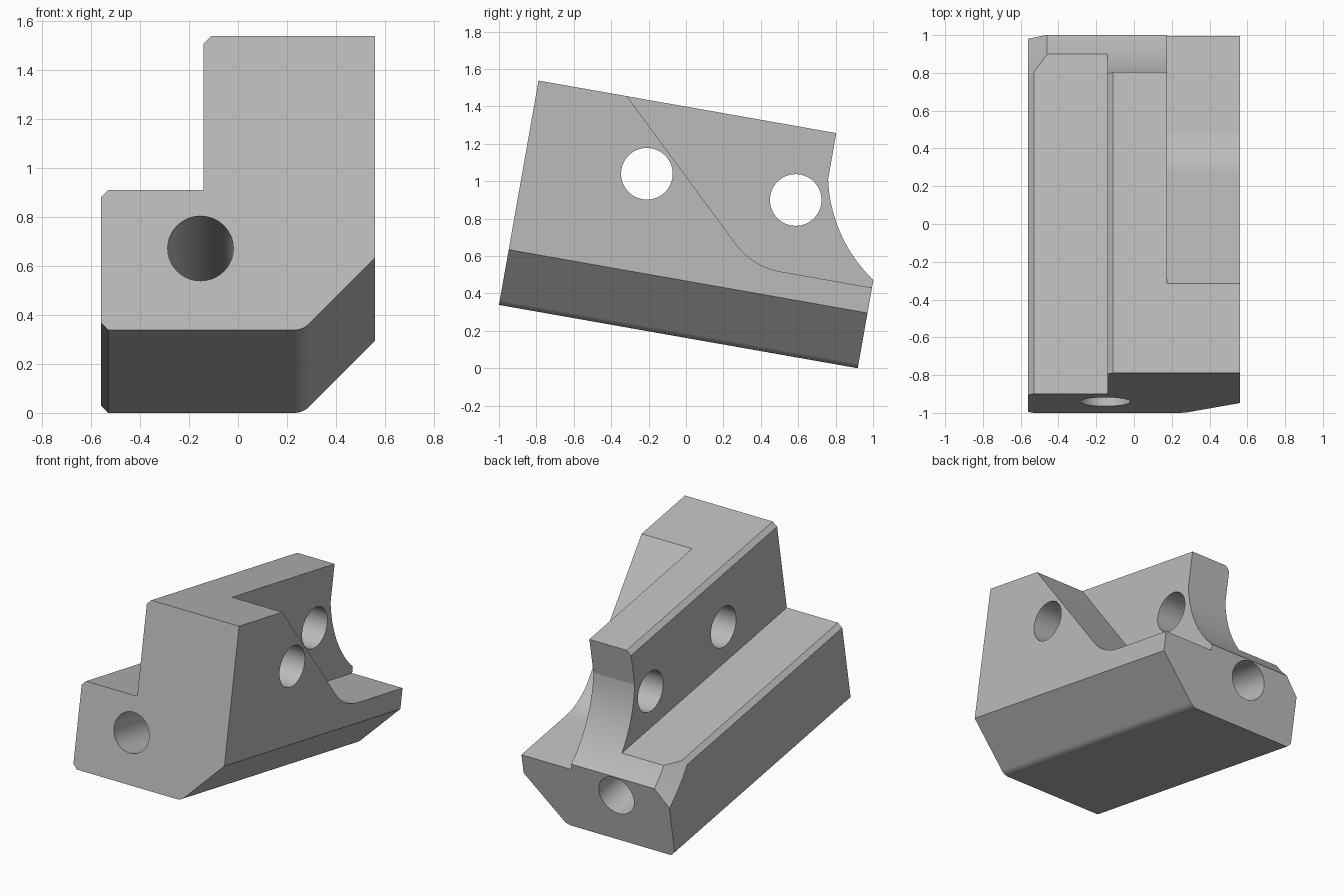
import bpy, bmesh
from math import cos, sin, tan, radians, pi
from mathutils import Vector

cube = bpy.data.objects.get("Cube")
if cube:
    bpy.data.objects.remove(cube, do_unlink=True)

# Block frame: x across, y along the length, z up; tilted at the end
LENGTH, HEIGHT, HALF = 1.948, 1.218, 0.56
RAIL, FLOOR, RIDGE_X, POCKET_X = 0.58, 0.437, -0.14, 0.175
BEVEL = 0.03


def loft(name, sections):
    """Solid through matching closed sections, capped at both ends."""
    bm = bmesh.new()
    rings = [[bm.verts.new(p) for p in s] for s in sections]
    n = len(rings[0])
    for a, b in zip(rings, rings[1:]):
        for i in range(n):
            j = (i + 1) % n
            bm.faces.new((a[i], a[j], b[j], b[i]))
    bm.faces.new(rings[0])
    bm.faces.new(rings[-1])
    bmesh.ops.recalc_face_normals(bm, faces=bm.faces)
    mesh = bpy.data.meshes.new(name)
    bm.to_mesh(mesh)
    bm.free()
    obj = bpy.data.objects.new(name, mesh)
    bpy.context.collection.objects.link(obj)
    return obj


def fillet(prev, corner, nxt, t, steps=10):
    """Tangent arc replacing a corner, starting t away from it."""
    p, c, n = Vector(prev), Vector(corner), Vector(nxt)
    d1, d2 = (p - c).normalized(), (n - c).normalized()
    half = d1.angle(d2) / 2
    centre = c + (d1 + d2).normalized() * (t / cos(half))
    radius = t * tan(half)
    a, b = c + d1 * t - centre, c + d2 * t - centre
    return [tuple(centre + a.lerp(b, i / steps).normalized() * radius)
            for i in range(steps + 1)]


def cylinder(name, centre, radius, along_x):
    """Drill running through the whole block."""
    ring = [(radius * cos(2 * pi * i / 64), radius * sin(2 * pi * i / 64)) for i in range(64)]
    p, z = centre
    if along_x:
        return loft(name, [[(x, p + a, z + b) for a, b in ring] for x in (-1, 1)])
    return loft(name, [[(p + a, y, z + b) for a, b in ring] for y in (-0.3, 2.3)])


# Main body: stepped profile with small bevels and a sloped underside
bottom_corner = (0.265, 0)
profile = [(-HALF + BEVEL, 0)]
profile += fillet((-HALF, 0), bottom_corner, (HALF, 0.3), 0.035)
profile += [(HALF, 0.3), (HALF, HEIGHT), (RIDGE_X + BEVEL, HEIGHT),
            (RIDGE_X, HEIGHT - BEVEL), (RIDGE_X, RAIL), (-HALF + BEVEL, RAIL),
            (-HALF, RAIL - BEVEL), (-HALF, BEVEL)]
body = loft("bracket_body", [[(x, y, z) for x, z in profile] for y in (0, LENGTH)])

# Side pocket: sloped wall blending into a flat floor
corner = (1.30, FLOOR)
slope_top = (1.30 - (1.4 - FLOOR) * 1.05, 1.4)
pocket = [slope_top] + fillet(slope_top, corner, (2.3, FLOOR), 0.15)
pocket += [(2.3, FLOOR), (2.3, 1.4)]
cutters = [loft("pocket_cutter", [[(x, y, z) for y, z in pocket] for x in (POCKET_X, 0.8)])]


# Rear scoop: concave arc, flaring out toward the outer side of the rail
def scoop(x, radius):
    pts = []
    for i in range(25):
        a = radians(192.1 + 62 * i / 24)
        pts.append((x, 2.385 + radius * cos(a), 1.132 + radius * sin(a)))
    return pts + [(x, 2.8, pts[-1][2]), (x, 2.8, 1.5), (x, pts[0][1], 1.5)]


ARC = 0.786
cutters.append(loft("scoop_cutter", [scoop(-0.66, ARC + 0.2), scoop(-0.46, ARC), scoop(0.8, ARC)]))

# Two cross holes and one lengthwise bore
for y in (0.657, 1.465):
    cutters.append(cylinder("cross_hole_cutter", (y, 0.828), 0.138, True))
cutters.append(cylinder("bore_cutter", (-0.153, 0.338), 0.134, False))

bpy.ops.object.select_all(action='DESELECT')
bpy.context.view_layer.objects.active = body
body.select_set(True)
for c in cutters:
    c.hide_render = True
    mod = body.modifiers.new("cut", 'BOOLEAN')
    mod.operation = 'DIFFERENCE'
    mod.solver = 'EXACT'
    mod.object = c
    bpy.ops.object.modifier_apply(modifier=mod.name)
    bpy.data.objects.remove(c, do_unlink=True)

# Plain grey finish
grey = bpy.data.materials.new("plain_grey")
grey.use_nodes = True
colour = (0.5, 0.5, 0.5, 1)
grey.diffuse_color = colour
grey.node_tree.nodes["Principled BSDF"].inputs["Base Color"].default_value = colour
body.data.materials.clear()
body.data.materials.append(grey)

# Smooth curves, crisp edges, flat planes
bpy.ops.object.shade_smooth_by_angle(angle=radians(9))
weighted = body.modifiers.new("flat_planes", 'WEIGHTED_NORMAL')
weighted.keep_sharp = True

# Tilt nose-up and stand on the ground
body.rotation_euler = (radians(-10), 0, 0)
body.location = (0, -1, LENGTH * sin(radians(10)))
